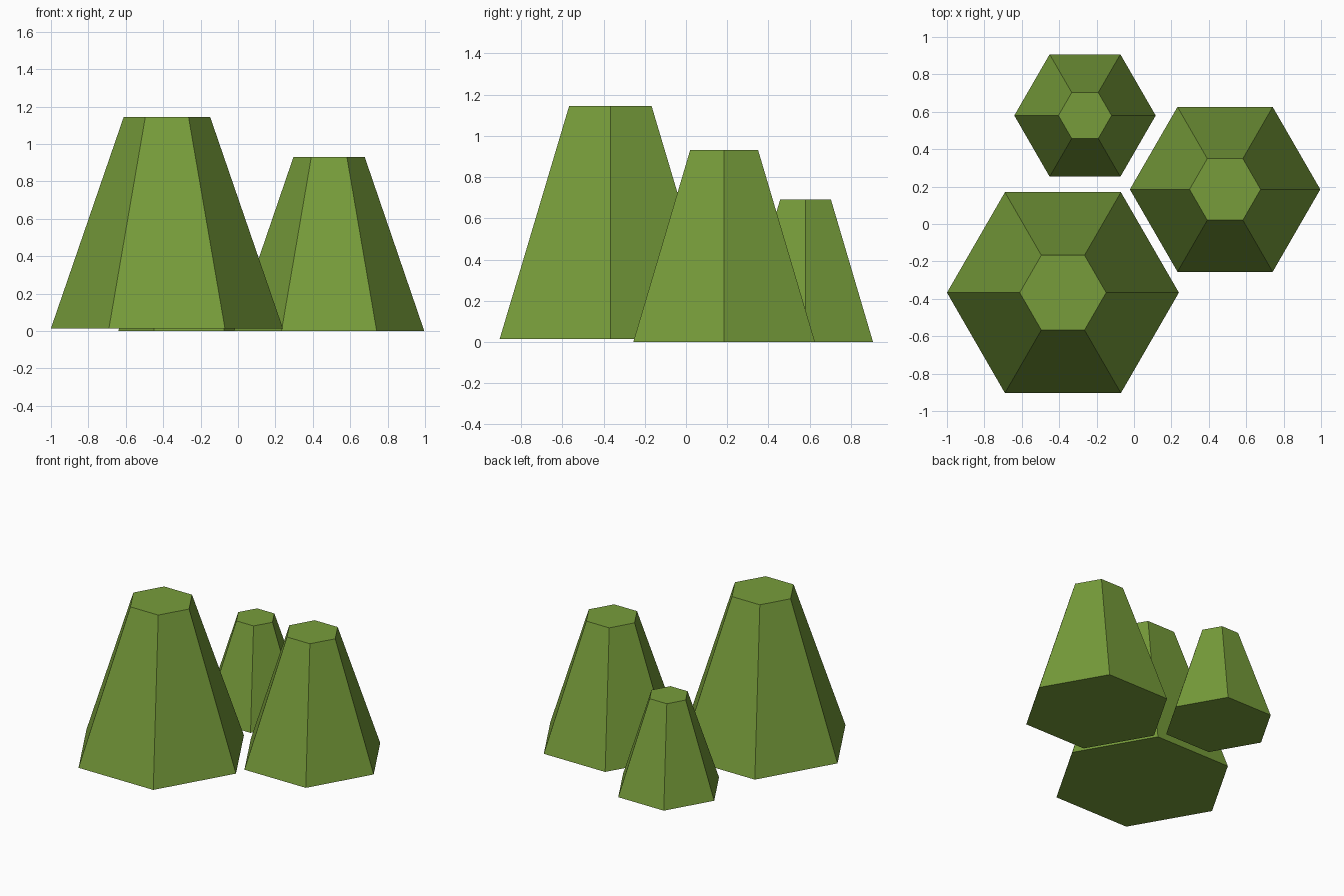
import bpy, bmesh
from math import cos, sin, pi

if "Cube" in bpy.data.objects:
    bpy.data.objects.remove(bpy.data.objects["Cube"], do_unlink=True)

# Single foliage colour
green = bpy.data.materials.new("leaf_green")
green.use_nodes = True
colour = (0.185, 0.335, 0.043, 1)
green.diffuse_color = colour
green.node_tree.nodes["Principled BSDF"].inputs["Base Color"].default_value = colour


def bush(name, x, y, bottom_radius, top_radius, base, top):
    """Closed six-sided tapered bush with corners on the x axis."""
    bm = bmesh.new()
    rings = []
    for r, z in ((bottom_radius, base), (top_radius, top)):
        rings.append([bm.verts.new((r * cos(i * pi / 3), r * sin(i * pi / 3), z))
                      for i in range(6)])
    low, high = rings
    bm.faces.new(low[::-1])
    bm.faces.new(high)
    for i in range(6):
        j = (i + 1) % 6
        bm.faces.new((low[i], low[j], high[j], high[i]))
    mesh = bpy.data.meshes.new(name)
    bm.to_mesh(mesh)
    bm.free()
    mesh.materials.append(green)
    obj = bpy.data.objects.new(name, mesh)
    obj.location = (x, y, 0)
    bpy.context.collection.objects.link(obj)


# Cluster of three bushes
bush("large_bush", -0.38, -0.367, 0.62, 0.231, 0.015, 1.145)
bush("medium_bush", 0.487, 0.185, 0.509, 0.19, 0, 0.932)
bush("small_bush", -0.262, 0.58, 0.378, 0.142, 0, 0.692)
